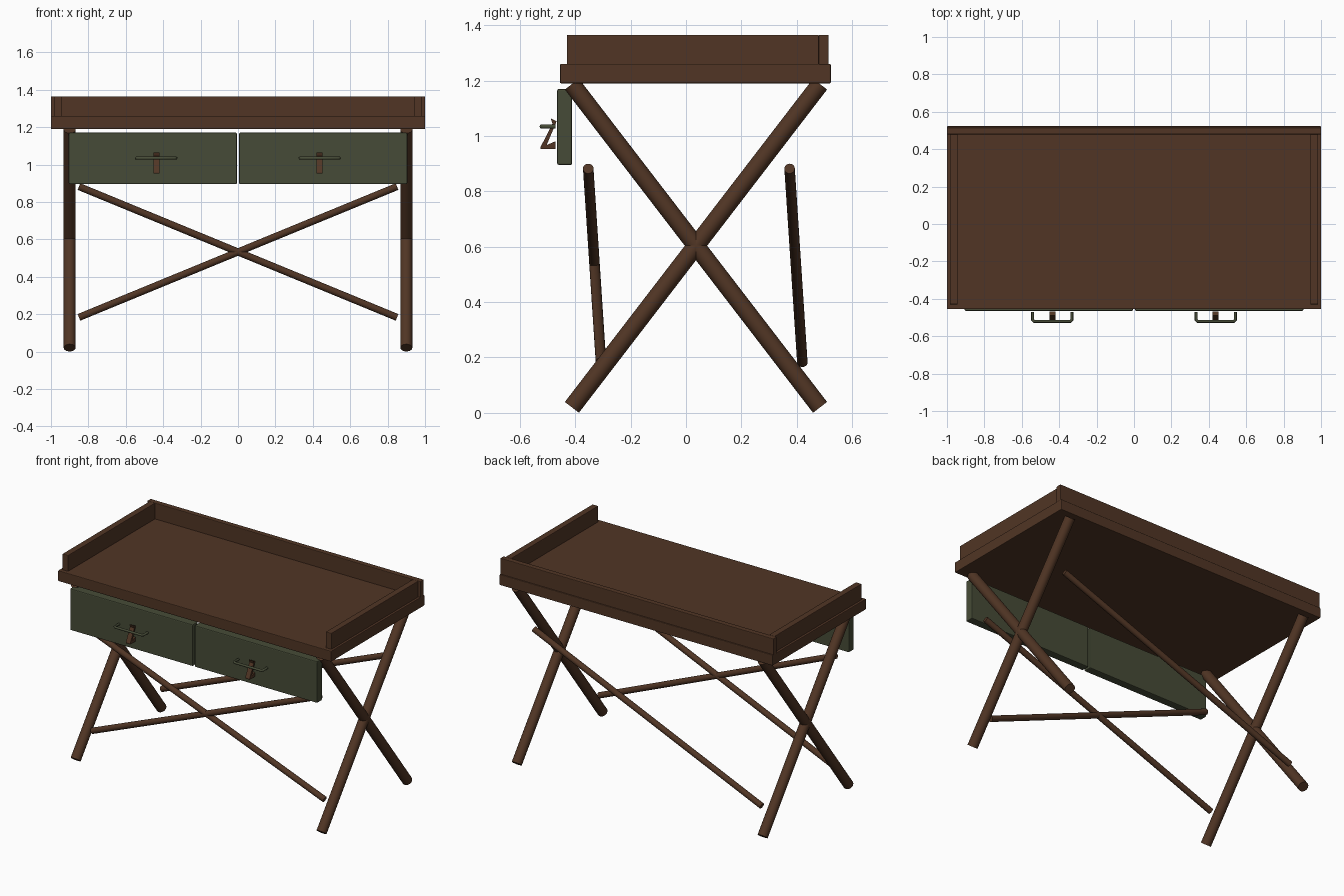
import bpy
import bmesh
from mathutils import Vector

if "Cube" in bpy.data.objects:
    bpy.data.objects.remove(bpy.data.objects["Cube"], do_unlink=True)


def make_material(name, rgb):
    mat = bpy.data.materials.new(name)
    mat.use_nodes = True
    mat.diffuse_color = (*rgb, 1)
    mat.node_tree.nodes["Principled BSDF"].inputs["Base Color"].default_value = (*rgb, 1)
    return mat


WOOD = make_material("dark wood", (0.082, 0.036, 0.018))
GREEN = make_material("olive paint", (0.062, 0.071, 0.038))


def finish(name, bm, mat, bevel=0):
    """Turn a bmesh into a named object with a material and optional bevel."""
    bmesh.ops.recalc_face_normals(bm, faces=bm.faces)
    mesh = bpy.data.meshes.new(name)
    bm.to_mesh(mesh)
    bm.free()
    mesh.materials.append(mat)
    obj = bpy.data.objects.new(name, mesh)
    bpy.context.collection.objects.link(obj)
    if bevel:
        mod = obj.modifiers.new("soft edges", "BEVEL")
        mod.width = bevel
        mod.segments = 2
    return obj


def box(name, low, high, mat, bevel=0.004):
    bm = bmesh.new()
    bmesh.ops.create_cube(bm, size=1)
    low, high = Vector(low), Vector(high)
    bmesh.ops.scale(bm, vec=high - low, verts=bm.verts)
    bmesh.ops.translate(bm, vec=(low + high) / 2, verts=bm.verts)
    return finish(name, bm, mat, bevel)


def smooth(obj):
    bpy.ops.object.select_all(action="DESELECT")
    obj.select_set(True)
    bpy.context.view_layer.objects.active = obj
    bpy.ops.object.shade_smooth_by_angle(angle=0.7)


def rod(name, start, end, radius, mat):
    """Round rod with square-cut ends between two points."""
    start, end = Vector(start), Vector(end)
    axis = end - start
    bm = bmesh.new()
    bmesh.ops.create_cone(bm, cap_ends=True, segments=24, radius1=radius,
                          radius2=radius, depth=axis.length)
    bmesh.ops.rotate(bm, verts=bm.verts,
                     matrix=Vector((0, 0, 1)).rotation_difference(axis).to_matrix())
    bmesh.ops.translate(bm, vec=(start + end) / 2, verts=bm.verts)
    obj = finish(name, bm, mat)
    smooth(obj)
    return obj


def extrude_profile(name, points, x, width, mat):
    """Side outline (y, z) extruded across x."""
    bm = bmesh.new()
    face = bm.faces.new([bm.verts.new((x - width / 2, y, z)) for y, z in points])
    moved = bmesh.ops.extrude_face_region(bm, geom=[face])["geom"]
    verts = [v for v in moved if isinstance(v, bmesh.types.BMVert)]
    bmesh.ops.translate(bm, vec=(width, 0, 0), verts=verts)
    return finish(name, bm, mat)


# Table top and its raised gallery
box("table_top", (-1, -0.455, 1.19), (1, 0.523, 1.26), WOOD)
box("back_rail", (-1, 0.479, 1.255), (1, 0.515, 1.365), WOOD)

LATCH = [(-0.489, 1.064), (-0.467, 1.053), (-0.503, 0.967), (-0.471, 0.981),
         (-0.471, 0.952), (-0.525, 0.952), (-0.525, 0.960), (-0.482, 1.045)]

for side, sign in (("left", 1), ("right", -1)):
    xs = sorted((sign * 0.943, sign * 0.985))
    box(side + "_rail", (xs[0], -0.43, 1.255), (xs[1], 0.48, 1.365), WOOD)

    # Crossed legs
    x = sign * 0.9
    rod(side + "_leg_front_foot", (x, -0.412, 0.02), (x, 0.484, 1.187), 0.032, WOOD)
    rod(side + "_leg_back_foot", (x, 0.484, 0.02), (x, -0.412, 1.187), 0.032, WOOD)

    # Drawer front
    xs = sorted((sign * 0.006, sign * 0.905))
    box(side + "_drawer", (xs[0], -0.465, 0.895), (xs[1], -0.411, 1.17), GREEN, 0.006)

    # Drawer handle: bent bar
    x = sign * 0.437
    curve = bpy.data.curves.new(side + "_handle", "CURVE")
    curve.dimensions = "3D"
    curve.bevel_depth = 0.008
    curve.bevel_resolution = 3
    curve.use_fill_caps = True
    path = [(-0.105, -0.471), (-0.105, -0.513), (-0.097, -0.521),
            (0.097, -0.521), (0.105, -0.513), (0.105, -0.471)]
    spline = curve.splines.new("POLY")
    spline.points.add(len(path) - 1)
    for point, (dx, y) in zip(spline.points, path):
        point.co = (x + dx, y, 1.034, 1)
    curve.materials.append(GREEN)
    handle = bpy.data.objects.new(side + "_handle", curve)
    bpy.context.collection.objects.link(handle)

    # Folded latch behind the handle
    extrude_profile(side + "_latch", LATCH, x, 0.032, WOOD)

    # Front diagonal braces, crossing each other
    rod(side + "_front_brace", (sign * 0.85, -0.353, 0.882),
        (-sign * 0.85, -0.307, 0.183), 0.019, WOOD)

# Single diagonal brace at the back
rod("back_brace", (0.85, 0.374, 0.882), (-0.85, 0.42, 0.183), 0.019, WOOD)
